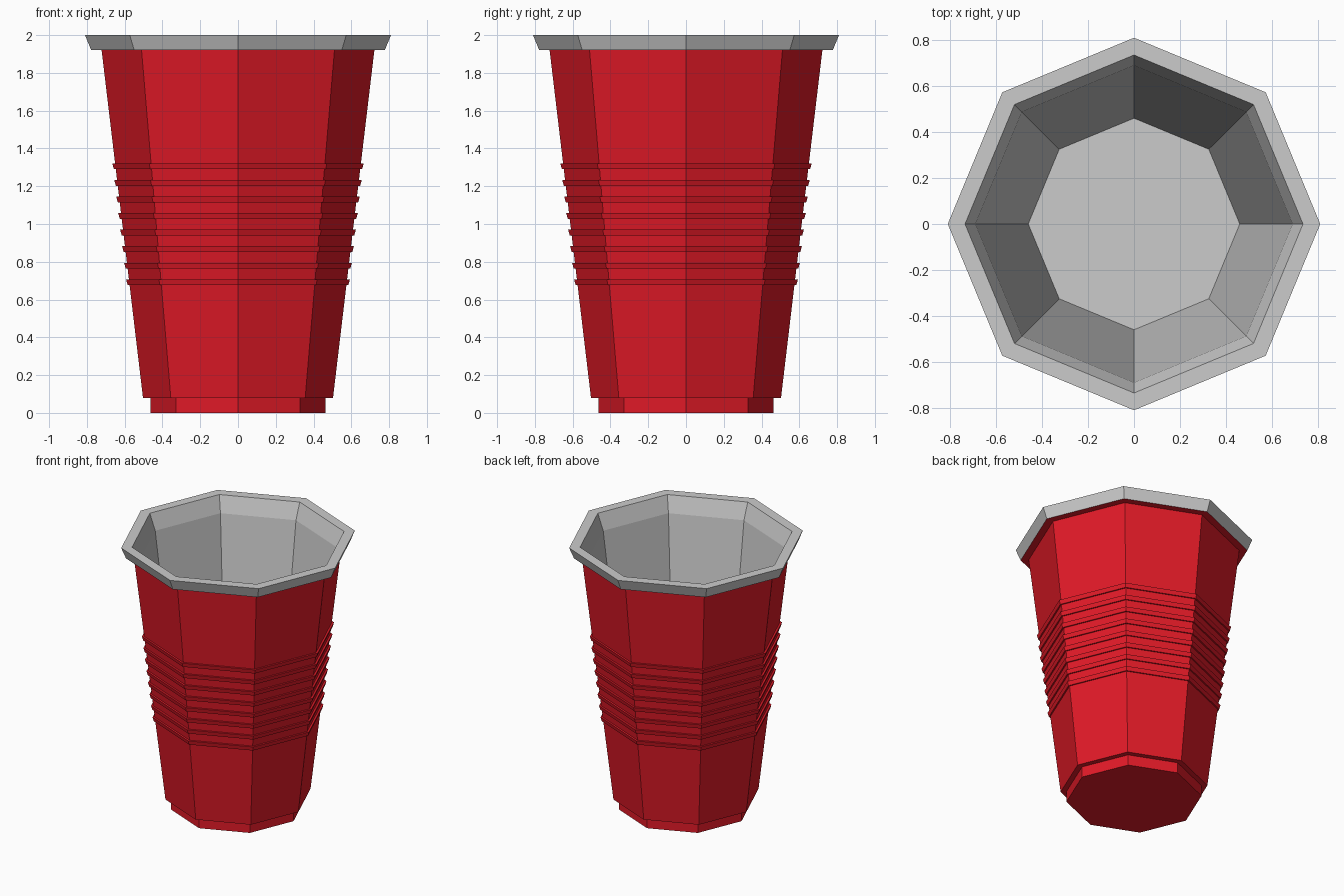
import bpy
import bmesh
from math import sin, cos, tau

if "Cube" in bpy.data.objects:
    bpy.data.objects.remove(bpy.data.objects["Cube"])

SIDES = 8


def lathe(name, profile, cap_start=False, cap_end=False, material=None):
    """Spin (radius, z) points into an eight-sided flat-shaded shell."""
    bm = bmesh.new()
    rings = [[bm.verts.new((r * cos(tau * i / SIDES), r * sin(tau * i / SIDES), z))
              for i in range(SIDES)] for r, z in profile]
    for a, b in zip(rings, rings[1:]):
        for i in range(SIDES):
            j = (i + 1) % SIDES
            bm.faces.new((a[i], a[j], b[j], b[i]))
    if cap_start:
        bm.faces.new(rings[0][::-1])
    if cap_end:
        bm.faces.new(rings[-1])
    mesh = bpy.data.meshes.new(name)
    bm.to_mesh(mesh)
    bm.free()
    if material:
        mesh.materials.append(material)
    obj = bpy.data.objects.new(name, mesh)
    bpy.context.collection.objects.link(obj)
    return obj


def wall(z):
    """Outer wall radius at height z."""
    return 0.503 + (0.722 - 0.503) * (z - 0.08) / 1.84


red = bpy.data.materials.new("red_plastic")
red.diffuse_color = (0.75, 0.01, 0.02, 1)
red.use_nodes = True
red.node_tree.nodes["Principled BSDF"].inputs["Base Color"].default_value = red.diffuse_color

# Outer shell: recessed foot, tapered wall, eight grip ridges, rim underside
outer = [(0.463, 0), (0.463, 0.08), (wall(0.08), 0.08)]
for k in range(8):
    lo = 0.676 + k * 0.0877
    hi = lo + 0.031
    outer += [(wall(lo), lo), (wall(lo) + 0.010, lo),
              (wall(hi) + 0.015, hi), (wall(hi), hi)]
outer += [(wall(1.92), 1.92), (0.777, 1.92)]
lathe("cup_outer_shell", outer, cap_start=True, material=red)

# Grey rim and inner lining, down to the floor of the cup
inner = [(0.777, 1.92), (0.81, 2.0), (0.735, 2.0), (0.69, 1.88), (0.46, 0.08)]
lathe("cup_rim_and_lining", inner, cap_end=True)
